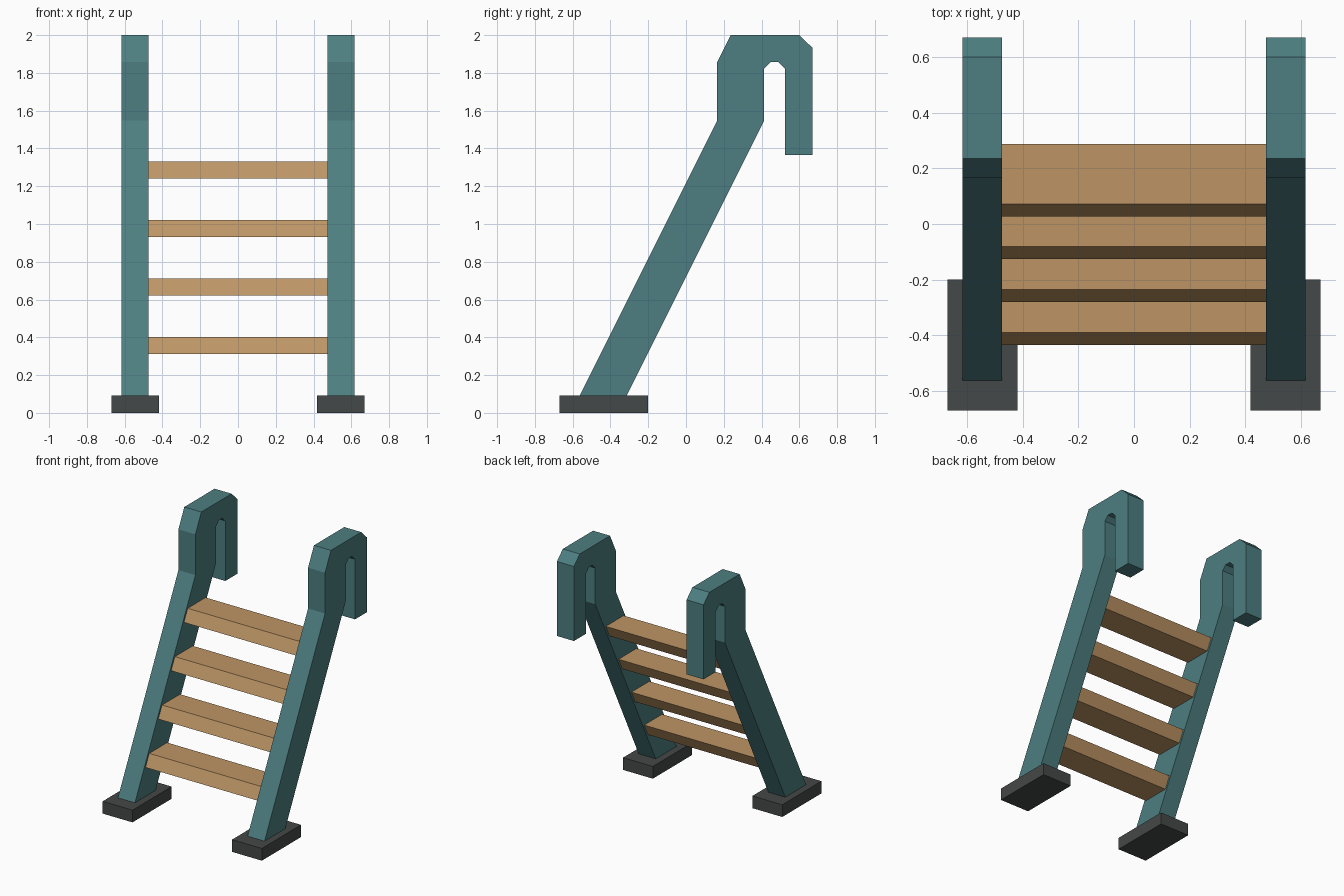
import bpy
import bmesh

if "Cube" in bpy.data.objects:
    bpy.data.objects.remove(bpy.data.objects["Cube"])


def material(name, rgb):
    mat = bpy.data.materials.new(name)
    mat.diffuse_color = (*rgb, 1)
    mat.use_nodes = True
    mat.node_tree.nodes["Principled BSDF"].inputs["Base Color"].default_value = mat.diffuse_color
    return mat


def prism(name, profile, x0, x1, mat):
    """Extrude a (y, z) outline from x0 to x1."""
    bm = bmesh.new()
    face = bm.faces.new([bm.verts.new((x0, y, z)) for y, z in profile])
    ext = bmesh.ops.extrude_face_region(bm, geom=[face])
    moved = [v for v in ext["geom"] if isinstance(v, bmesh.types.BMVert)]
    bmesh.ops.translate(bm, verts=moved, vec=(x1 - x0, 0, 0))
    bmesh.ops.recalc_face_normals(bm, faces=bm.faces[:])
    mesh = bpy.data.meshes.new(name)
    bm.to_mesh(mesh)
    bm.free()
    mesh.materials.append(mat)
    obj = bpy.data.objects.new(name, mesh)
    bpy.context.collection.objects.link(obj)
    return obj


teal = material("teal_paint", (0.075, 0.21, 0.22))
wood = material("wood", (0.51, 0.30, 0.13))
rubber = material("dark_rubber", (0.06, 0.065, 0.065))

FOOT_TOP = 0.093
SLOPE = 0.4983          # forward lean of the rails, dy per dz

# Hooked rail outline and rectangular foot outline
rail = [(-0.562, FOOT_TOP), (-0.313, FOOT_TOP), (0.414, 1.547), (0.414, 1.822),
        (0.447, 1.857), (0.490, 1.857), (0.525, 1.822), (0.525, 1.365),
        (0.670, 1.365), (0.670, 1.932), (0.600, 2.0), (0.236, 2.0),
        (0.165, 1.857), (0.165, 1.547)]
foot = [(-0.67, 0), (-0.20, 0), (-0.20, FOOT_TOP), (-0.67, FOOT_TOP)]

# Rails and feet on both sides
for side, s in (("left", -1), ("right", 1)):
    prism(f"{side}_rail", rail, s * 0.474, s * 0.617, teal)
    prism(f"{side}_foot", foot, s * 0.419, s * 0.670, rubber)

# Steps: slanted sections, slightly inset from the rail edges
for i in range(4):
    bottom = 0.313 + 0.309 * i
    top = bottom + 0.09
    y0, y1 = (-0.544 + SLOPE * (z - FOOT_TOP) for z in (bottom, top))
    step = [(y0, bottom), (y0 + 0.215, bottom), (y1 + 0.215, top), (y1, top)]
    prism(f"step_{i + 1}", step, -0.474, 0.474, wood)
